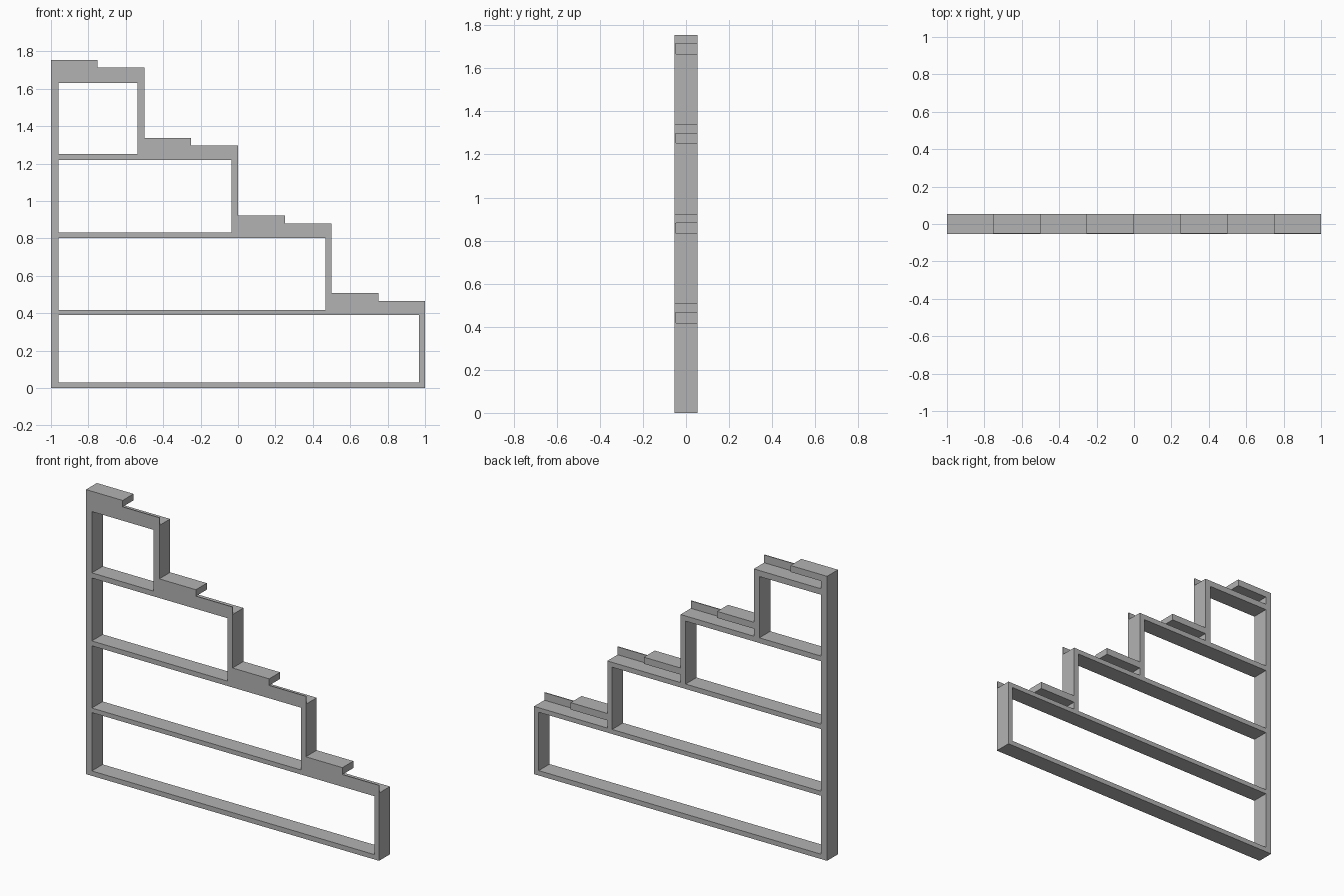
import bpy

cube = bpy.data.objects.get("Cube")
if cube:
    bpy.data.objects.remove(cube, do_unlink=True)

gray = bpy.data.materials.new("plain gray")
gray.use_nodes = True
COLOR = (0.45, 0.45, 0.45, 1)
gray.diffuse_color = COLOR
gray.node_tree.nodes["Principled BSDF"].inputs["Base Color"].default_value = COLOR

DEPTH = 0.053        # half depth of the frame
LIP_BACK = -0.047    # rear face of the thin front lip
LEFT = -0.96         # inner face of the tall post


def box(name, x0, x1, z0, z1, y0=-DEPTH, y1=DEPTH):
    """Axis-aligned box given by its limits."""
    bpy.ops.mesh.primitive_cube_add(
        size=1, location=((x0 + x1) / 2, (y0 + y1) / 2, (z0 + z1) / 2))
    ob = bpy.context.object
    ob.name = name
    ob.scale = (x1 - x0, y1 - y0, z1 - z0)
    bpy.ops.object.transform_apply(location=False, rotation=False, scale=True)
    ob.data.materials.append(gray)
    return ob


# Tall side post and bottom rail
box("tall_post", -1, LEFT, 0, 1.755)
box("bottom_rail", LEFT, 1, 0, 0.03)

# Each level: right edge, post width, shelf bottom, shelf top, lip top, tread top
levels = [
    (1.0, 0.032, 0.39, 0.418, 0.465, 0.508),
    (0.5, 0.033, 0.802, 0.832, 0.881, 0.922),
    (0.0, 0.035, 1.22, 1.252, 1.298, 1.338),
    (-0.5, 0.038, 1.63, 1.667, 1.715, 1.755),
]
floor = 0.03
for i, (right, width, low, high, lip, top) in enumerate(levels, 1):
    start = max(right - 0.5, LEFT)
    middle = right - 0.25
    box(f"end_post_{i}", right - width, right, floor, low)
    box(f"shelf_{i}", LEFT, right, low, high)
    # Thin lip along the front, with a raised tread over its inner half
    box(f"front_lip_{i}", start, right, high, lip, -DEPTH, LIP_BACK)
    box(f"tread_{i}", start, middle, lip, top)
    floor = high
